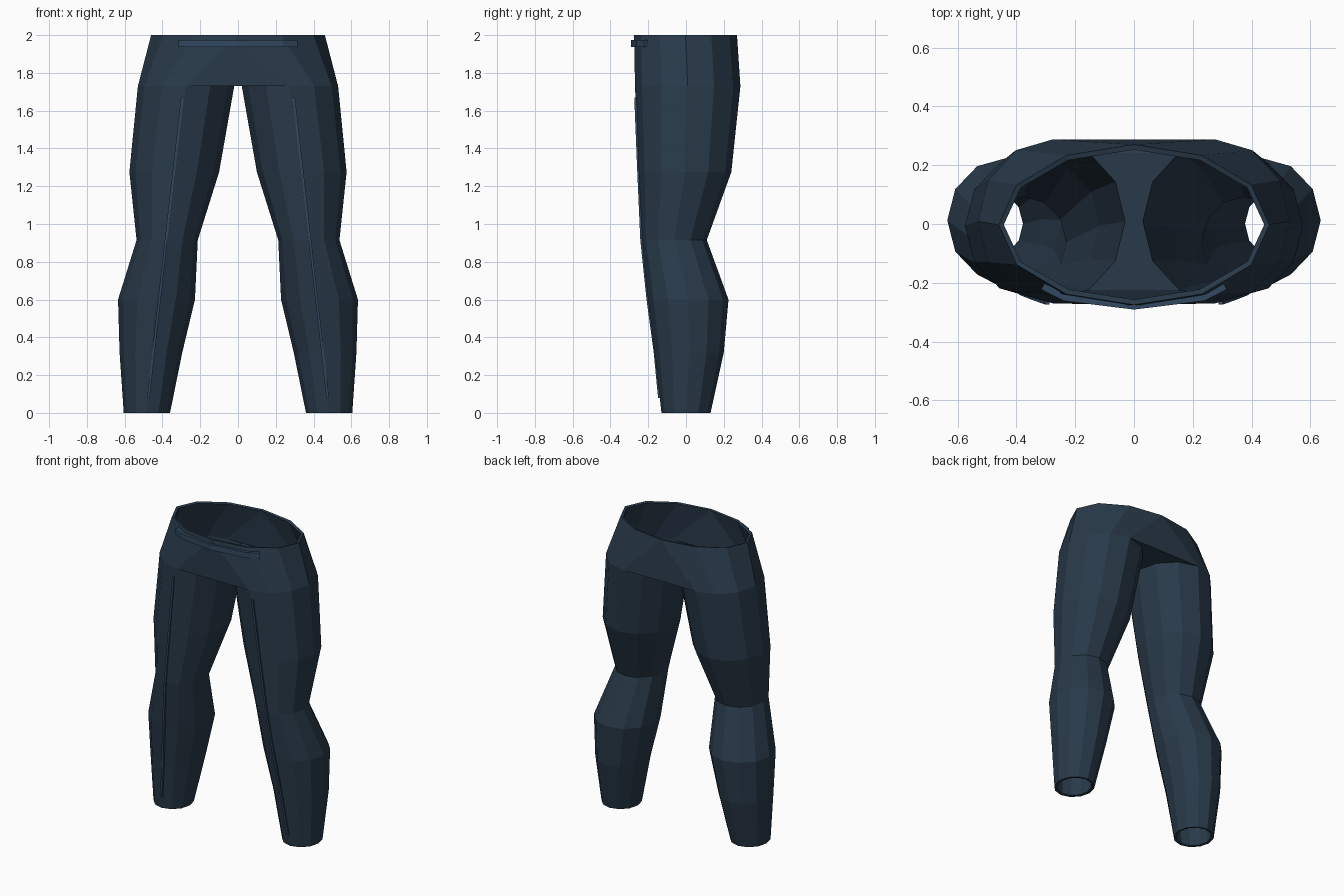
import bpy
from math import cos, sin, radians
from mathutils import Vector

if "Cube" in bpy.data.objects:
    bpy.data.objects.remove(bpy.data.objects["Cube"])

N = 12  # sides of each leg and of the waist


def material(name, color):
    m = bpy.data.materials.new(name)
    m.diffuse_color = (*color, 1)
    m.use_nodes = True
    m.node_tree.nodes["Principled BSDF"].inputs["Base Color"].default_value = m.diffuse_color
    return m


def make(name, verts, faces, mat):
    me = bpy.data.meshes.new(name)
    me.from_pydata(verts, [], faces)
    me.materials.append(mat)
    ob = bpy.data.objects.new(name, me)
    bpy.context.collection.objects.link(ob)
    return ob


def ring(x0, x1, y0, y1, z):
    cx, cy, rx, ry = (x0 + x1) / 2, (y0 + y1) / 2, (x1 - x0) / 2, (y1 - y0) / 2
    return [(cx + rx * cos(radians(30 * i)), cy + ry * sin(radians(30 * i)), z)
            for i in range(N)]


def strip(name, path, sides, mat):
    """Rectangular bar along a path; sides gives the two half-width vectors per point."""
    verts, faces = [], []
    for p, (a, b) in zip(path, sides):
        p, a, b = Vector(p), Vector(a), Vector(b)
        verts += [p - a - b, p + a - b, p + a + b, p - a + b]
    for s in range(len(path) - 1):
        for i in range(4):
            j = (i + 1) % 4
            faces.append((4 * s + i, 4 * s + j, 4 * s + 4 + j, 4 * s + 4 + i))
    n = len(verts)
    faces += [(3, 2, 1, 0), (n - 4, n - 3, n - 2, n - 1)]
    return make(name, verts, faces, mat)


navy = material("navy_cloth", (0.022, 0.042, 0.068))
blue = material("blue_trim", (0.032, 0.066, 0.115))

# Leg sections: inner x, outer x, back/front y limits, height
SECTIONS = [
    (0.36, 0.605, -0.13, 0.13, 0.0),
    (0.295, 0.627, -0.165, 0.20, 0.32),
    (0.228, 0.635, -0.20, 0.225, 0.60),
    (0.213, 0.537, -0.235, 0.11, 0.915),
    (0.10, 0.575, -0.252, 0.24, 1.275),
    (0.02, 0.53, -0.27, 0.288, 1.73),
]
verts, faces, tops = [], [], {}

# Two leg tubes
for side in (1, -1):
    start = len(verts)
    for a, b, y0, y1, z in SECTIONS:
        verts += ring(*sorted((side * a, side * b)), y0, y1, z)
    for s in range(len(SECTIONS) - 1):
        for i in range(N):
            p, q = start + s * N + i, start + s * N + (i + 1) % N
            faces.append((p, q, q + N, p + N))
    tops[side] = start + (len(SECTIONS) - 1) * N

# Hip wall from the outer halves of the legs to the waist ring
waist = len(verts)
verts += ring(-0.46, 0.46, -0.275, 0.27, 2.0)
for side, first in ((1, 9), (-1, 3)):
    t = tops[side]
    for k in range(first, first + 6):
        i, j = k % N, (k + 1) % N
        faces.append((t + i, t + j, waist + j, waist + i))
R, L = tops[1], tops[-1]
faces += [(L + 9, R + 9, waist + 9), (R + 3, L + 3, waist + 3)]

# Crotch panel between the inner halves
for k in range(6):
    faces.append((L + (9 + k) % N, L + (10 + k) % N,
                  R + (8 - k) % N, R + (9 - k) % N))

pants = make("trousers", verts, faces, navy)
solid = pants.modifiers.new("cloth_thickness", "SOLIDIFY")
solid.thickness = 0.018
solid.offset = -1

# Front waistband strip
pts = [(-0.31, -0.212), (-0.235, -0.25), (0, -0.279), (0.235, -0.25), (0.31, -0.212)]
outs = [(-0.5, -0.86), (-0.32, -0.95), (0, -1), (0.32, -0.95), (0.5, -0.86)]
strip("waistband_strip", [(x, y, 1.956) for x, y in pts],
      [((-0.012 * u, -0.012 * v, 0), (0, 0, 0.019)) for u, v in outs], blue)

# Piping down the front of each leg
line = [(1.67, -0.266), (1.275, -0.25), (0.915, -0.234), (0.60, -0.201),
        (0.32, -0.163), (0.08, -0.14)]
for side, label in ((1, "left"), (-1, "right")):
    path = [(side * (0.295 + 0.18 * (1.67 - z) / 1.59), y, z) for z, y in line]
    strip(label + "_leg_piping", path,
          [((-0.007, 0, 0), (0, 0.008, 0))] * len(path), blue)
